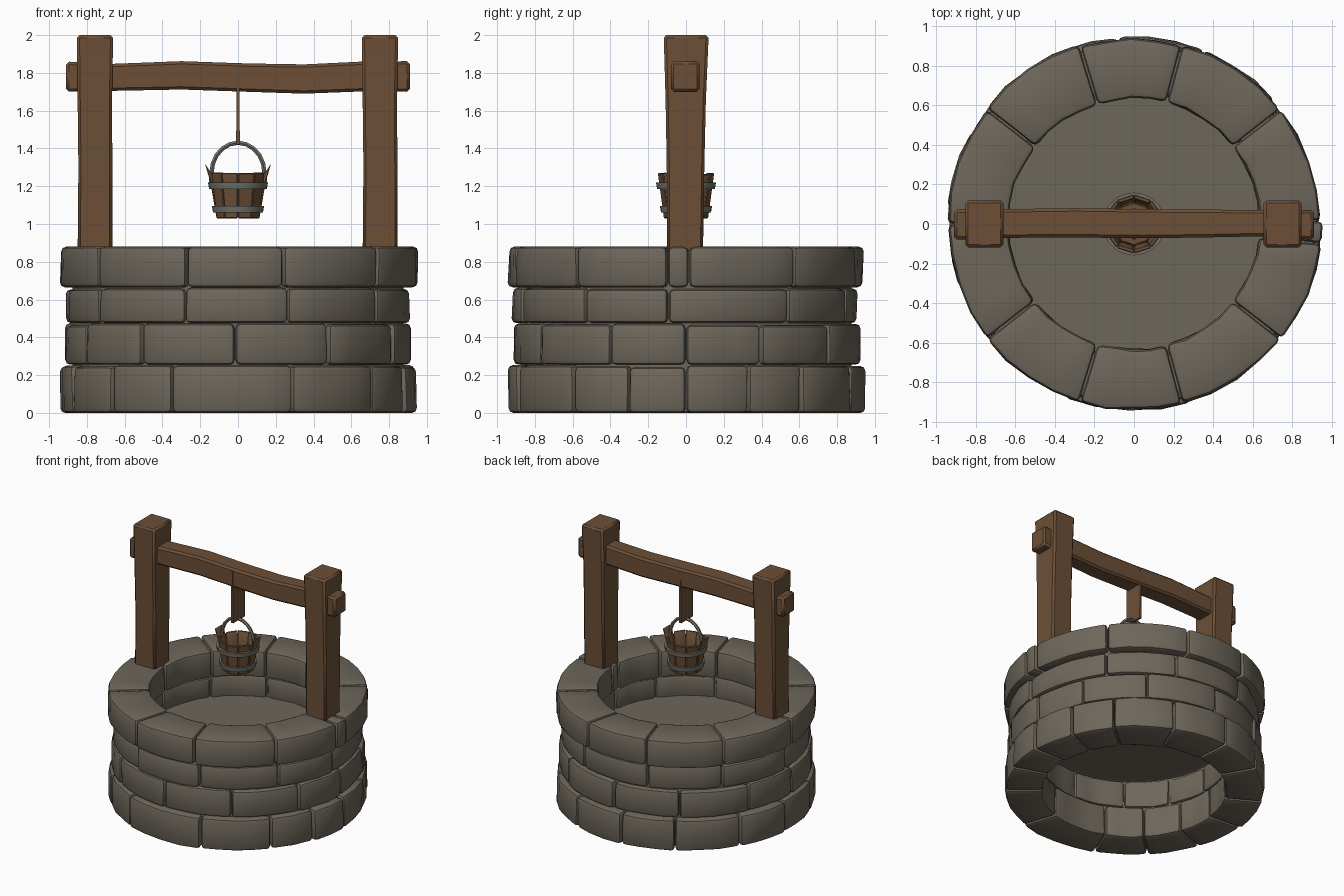
import bpy, bmesh, random
from math import cos, sin, pi, radians

random.seed(4)
if "Cube" in bpy.data.objects:
    bpy.data.objects.remove(bpy.data.objects["Cube"], do_unlink=True)


def material(name, color):
    m = bpy.data.materials.new(name)
    m.diffuse_color = (*color, 1)
    m.use_nodes = True
    bsdf = m.node_tree.nodes["Principled BSDF"]
    bsdf.inputs["Base Color"].default_value = (*color, 1)
    bsdf.inputs["Roughness"].default_value = 0.9
    return m


STONE = material("grey_stone", (0.155, 0.135, 0.105))
WOOD = material("brown_wood", (0.15, 0.078, 0.038))
IRON = material("dull_iron", (0.17, 0.165, 0.145))


def smooth(ob):
    bpy.ops.object.select_all(action="DESELECT")
    ob.select_set(True)
    bpy.context.view_layer.objects.active = ob
    bpy.ops.object.shade_smooth_by_angle(angle=radians(38))


def finish(name, bm, mat, bevel=0.0, segments=1):
    """Bevel the sharp edges and turn the bmesh into a shaded object."""
    bmesh.ops.recalc_face_normals(bm, faces=bm.faces)
    if bevel:
        sharp = [e for e in bm.edges if e.is_manifold and e.calc_face_angle() > 0.75]
        bmesh.ops.bevel(bm, geom=sharp, offset=bevel, segments=segments,
                        profile=0.5, affect="EDGES", clamp_overlap=True)
    mesh = bpy.data.meshes.new(name)
    bm.to_mesh(mesh)
    bm.free()
    mesh.materials.append(mat)
    ob = bpy.data.objects.new(name, mesh)
    bpy.context.collection.objects.link(ob)
    smooth(ob)
    return ob


def loft(bm, rings, closed=False):
    """Skin rings of points; cap both ends unless the loop is closed."""
    vs = [[bm.verts.new(p) for p in ring] for ring in rings]
    n = len(vs[0])
    pairs = list(zip(vs, vs[1:])) + ([(vs[-1], vs[0])] if closed else [])
    for a, b in pairs:
        for i in range(n):
            j = (i + 1) % n
            bm.faces.new((a[i], a[j], b[j], b[i]))
    if not closed:
        bm.faces.new(vs[0])
        bm.faces.new(vs[-1])


def wedge(bm, a0, a1, profile, steps, jitter=0.0):
    """Sweep an (r, z) profile between two angles, given in degrees."""
    rings = []
    for i in range(steps + 1):
        a = radians(a0 + (a1 - a0) * i / steps)
        wobble = [random.uniform(-jitter, jitter) for _ in profile]
        rings.append([((r + w) * cos(a), (r + w) * sin(a), z)
                      for (r, z), w in zip(profile, wobble)])
    loft(bm, rings)


def hoop(bm, profile, steps):
    """Sweep an (r, z) profile through a full turn."""
    angles = [2 * pi * i / steps for i in range(steps)]
    loft(bm, [[(r * cos(a), r * sin(a), z) for r, z in profile] for a in angles], True)


def box_profile(r0, r1, z0, z1):
    return [(r0, z0), (r1, z0), (r1, z1), (r0, z1)]


# Stone courses: inner radius, outer radius, bottom, top, joint angles
courses = {
    "bottom_course": (0.66, 0.94, 0.0, 0.255,
                      [-136, -112, -72, -40, -19, 0, 21, 41, 68, 95, 120, 150, 175, 200]),
    "second_course": (0.67, 0.918, 0.255, 0.475,
                      [-152, -124, -91, -58, -26, 0, 26, 56, 90, 122, 155, 182]),
    "third_course": (0.67, 0.912, 0.475, 0.665,
                     [-145, -108, -73, -36, -6, 37, 70, 107, 142, 178]),
    "rim_course": (0.635, 0.946, 0.665, 0.88,
                   [-142, -107, -75, -38, -6, 1, 38, 75, 107, 142, 180]),
}
for name, (r0, r1, z0, z1, joints) in courses.items():
    bm = bmesh.new()
    for a, b in zip(joints, joints[1:] + [joints[0] + 360]):
        out = r1 + random.uniform(-0.012, 0.008)
        top = z1 if name == "rim_course" else z1 - random.uniform(0, 0.012)
        steps = max(1, round((b - a) / 9))
        wedge(bm, a + 0.2, b - 0.2, box_profile(r0, out, z0, top), steps, 0.006)
    finish(name, bm, STONE, 0.026, 2)

# Mortar behind the joints, and the floor closing the shaft
bm = bmesh.new()
hoop(bm, box_profile(0.69, 0.875, 0.02, 0.86), 40)
finish("mortar_core", bm, STONE)
bm = bmesh.new()
bmesh.ops.create_cone(bm, cap_ends=True, segments=32, radius1=0.72, radius2=0.72, depth=0.02)
bmesh.ops.translate(bm, verts=bm.verts, vec=(0, 0, 0.49))
finish("shaft_floor", bm, STONE)


def timber(name, axis, sections, bevel):
    """Loft rectangles (t, a0, a1, b0, b1) along z (a=x, b=y) or x (a=y, b=z)."""
    rings = []
    for t, a0, a1, b0, b1 in sections:
        corners = [(a0, b0), (a1, b0), (a1, b1), (a0, b1)]
        rings.append([(a, b, t) if axis == "z" else (t, a, b) for a, b in corners])
    bm = bmesh.new()
    loft(bm, rings)
    return finish(name, bm, WOOD, bevel)


# Upright posts, flaring slightly toward the top
for name, x in (("right_post", -0.757), ("left_post", 0.752)):
    timber(name, "z", [
        (0.85, x - 0.092, x + 0.092, -0.10, 0.09),
        (1.30, x - 0.088, x + 0.092, -0.102, 0.097),
        (1.65, x - 0.092, x + 0.09, -0.108, 0.105),
        (2.00, x - 0.096, x + 0.096, -0.118, 0.12)], 0.014)

# Crossbeam running through both posts
timber("crossbeam", "x", [
    (-0.91, -0.08, 0.072, 1.70, 1.86),
    (-0.66, -0.07, 0.075, 1.705, 1.848),
    (-0.30, -0.068, 0.08, 1.712, 1.862),
    (0.05, -0.072, 0.075, 1.70, 1.85),
    (0.35, -0.068, 0.073, 1.69, 1.845),
    (0.66, -0.062, 0.07, 1.702, 1.86),
    (0.91, -0.08, 0.072, 1.70, 1.862)], 0.015)

# Flat strap hanging from the beam
timber("hanging_strap", "z", [
    (1.42, -0.01, 0.01, -0.075, 0.075),
    (1.83, -0.006, 0.006, -0.078, 0.078)], 0)

# Bucket staves, with two tall ears for the handle
bm = bmesh.new()
for i in range(10):
    mid = 36 * i
    if i % 5 == 0:
        profile = [(0.10, 1.03), (0.118, 1.03), (0.152, 1.22), (0.182, 1.32), (0.135, 1.25)]
        wedge(bm, mid - 16, mid + 16, profile, 1)
    else:
        rise = random.uniform(-0.008, 0.006)
        profile = [(0.10, 1.03), (0.118, 1.03), (0.15, 1.27 + rise), (0.128, 1.27 + rise)]
        wedge(bm, mid - 17.5, mid + 17.5, profile, 1)
finish("bucket_staves", bm, WOOD, 0.004)

bm = bmesh.new()
bmesh.ops.create_cone(bm, cap_ends=True, segments=10, radius1=0.11, radius2=0.112, depth=0.02)
bmesh.ops.translate(bm, verts=bm.verts, vec=(0, 0, 1.05))
finish("bucket_bottom", bm, WOOD)

# Iron bands
for name, r, z in (("upper_band", 0.15, 1.185), ("lower_band", 0.129, 1.06)):
    bm = bmesh.new()
    hoop(bm, [(r - 0.02, z), (r + 0.003, z), (r + 0.009, z + 0.036), (r - 0.014, z + 0.036)], 20)
    finish(name, bm, IRON)

# Arched handle
curve = bpy.data.curves.new("bucket_handle", "CURVE")
curve.dimensions = "3D"
curve.bevel_depth = 0.013
curve.bevel_resolution = 1
curve.use_fill_caps = True
path = [(0.142, 1.22)]
path += [(0.14 * cos(pi * i / 10), 1.27 + 0.16 * sin(pi * i / 10)) for i in range(11)]
path += [(-0.142, 1.22)]
spline = curve.splines.new("POLY")
spline.points.add(len(path) - 1)
for point, (x, z) in zip(spline.points, path):
    point.co = (x, 0, z, 1)
curve.materials.append(IRON)
handle = bpy.data.objects.new("bucket_handle", curve)
bpy.context.collection.objects.link(handle)
bpy.ops.object.select_all(action="DESELECT")
handle.select_set(True)
bpy.context.view_layer.objects.active = handle
bpy.ops.object.convert(target="MESH")
smooth(bpy.context.view_layer.objects.active)
